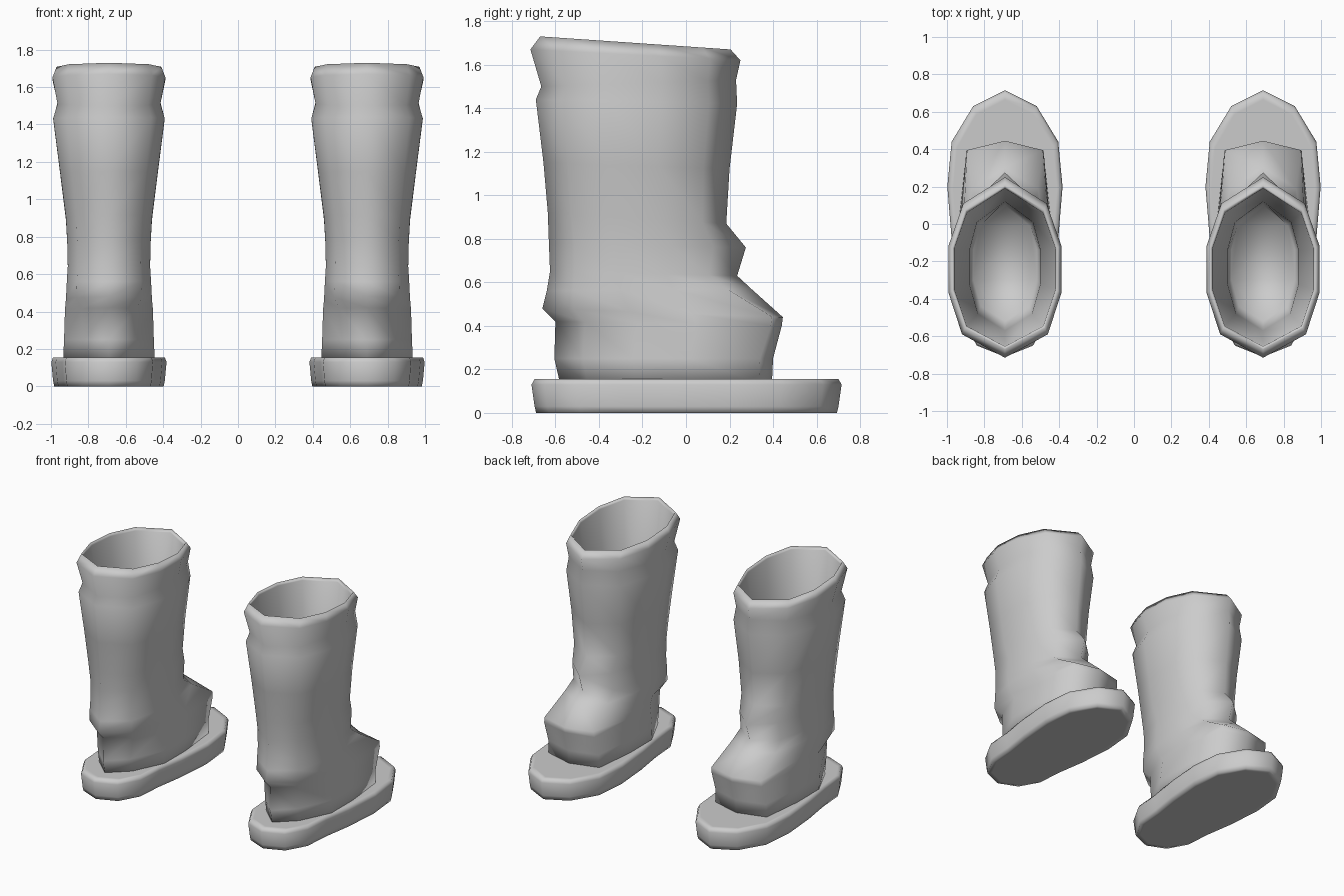
import bpy, bmesh
from mathutils import Vector

cube = bpy.data.objects.get("Cube")
if cube:
    bpy.data.objects.remove(cube)

SPACING = 0.69   # distance of each boot from the centre

grey = bpy.data.materials.new("plain_grey")
grey.use_nodes = True
colour = (0.6, 0.6, 0.6, 1)
grey.diffuse_color = colour
grey.node_tree.nodes["Principled BSDF"].inputs["Base Color"].default_value = colour


def full_ring(half):
    """Complete a half outline whose first and last points lie on the middle."""
    return half + [Vector((-p.x, p.y, p.z)) for p in reversed(half[1:-1])]


def loft(name, rings):
    """Skin closed rings, cap both ends and mirror to make the pair."""
    bm = bmesh.new()
    loops = [[bm.verts.new(p + Vector((SPACING, 0, 0))) for p in r] for r in rings]
    for a, b in zip(loops, loops[1:]):
        for i in range(len(a)):
            j = (i + 1) % len(a)
            bm.faces.new((a[i], a[j], b[j], b[i]))
    bm.faces.new(loops[0])
    bm.faces.new(loops[-1])
    bmesh.ops.recalc_face_normals(bm, faces=bm.faces)
    mesh = bpy.data.meshes.new(name)
    bm.to_mesh(mesh)
    bm.free()
    mesh.materials.append(grey)
    mesh.shade_smooth()
    ob = bpy.data.objects.new(name, mesh)
    bpy.context.collection.objects.link(ob)
    ob.modifiers.new("pair", "MIRROR").use_clip = False
    return ob


def boot_ring(yf, zf, yb, zb, w, drop, tuck=0):
    """Ten-sided section, tilted between its heel and toe heights."""
    length = yb - yf
    half = [(0, yb), (w * (0.96 - 1.6 * drop), yb - drop),
            (w, yf + 0.62 * length), (w, yf + 0.36 * length),
            (w * (0.76 - tuck), yf + 0.13 * length), (0, yf)]
    return full_ring([Vector((x, y, zf + (zb - zf) * (y - yf) / length))
                      for x, y in half])


# Boot uppers: sole to rim, then over the rim and down the lining
upper = [
    (-0.58, 0.14, 0.395, 0.14, 0.245, 0.06, 0.2),
    (-0.605, 0.25, 0.40, 0.25, 0.24, 0.06, 0.2),
    (-0.60, 0.42, 0.44, 0.40, 0.235, 0.05, 0.12),
    (-0.66, 0.48, 0.445, 0.44, 0.23, 0.05, 0),
    (-0.64, 0.56, 0.30, 0.57, 0.225, 0.11, 0),
    (-0.625, 0.65, 0.235, 0.63, 0.22, 0.13, 0),
    (-0.63, 0.78, 0.275, 0.76, 0.223, 0.15, 0),
    (-0.635, 0.92, 0.185, 0.87, 0.23, 0.11, 0),
    (-0.655, 1.15, 0.20, 1.12, 0.26, 0.12, 0),
    (-0.69, 1.44, 0.235, 1.42, 0.298, 0.13, 0),
    (-0.665, 1.50, 0.23, 1.53, 0.275, 0.13, 0),
    (-0.715, 1.67, 0.25, 1.62, 0.302, 0.14, 0),
    (-0.67, 1.73, 0.205, 1.67, 0.28, 0.13, 0),
    (-0.655, 1.71, 0.19, 1.65, 0.27, 0.13, 0),
    (-0.57, 0.85, 0.12, 0.85, 0.19, 0.11, 0),
    (-0.52, 0.3, 0.1, 0.3, 0.17, 0.11, 0),
]
loft("boot_uppers", [boot_ring(*row) for row in upper])

# Soles: rounded slab, slightly waisted ahead of the heel
outline = [(0, 0.715), (0.17, 0.63), (0.285, 0.44), (0.308, 0.2),
           (0.285, -0.08), (0.25, -0.3), (0.235, -0.5), (0.15, -0.65), (0, -0.71)]


def sole_ring(scale_x, scale_y, z):
    return full_ring([Vector((x * scale_x, y * scale_y, z)) for x, y in outline])


loft("soles", [sole_ring(*row) for row in (
    (0.85, 0.92, 0.0), (0.95, 0.97, 0.0), (0.97, 0.98, 0.03),
    (1, 1, 0.13), (0.97, 0.98, 0.155), (0.9, 0.93, 0.155))])
